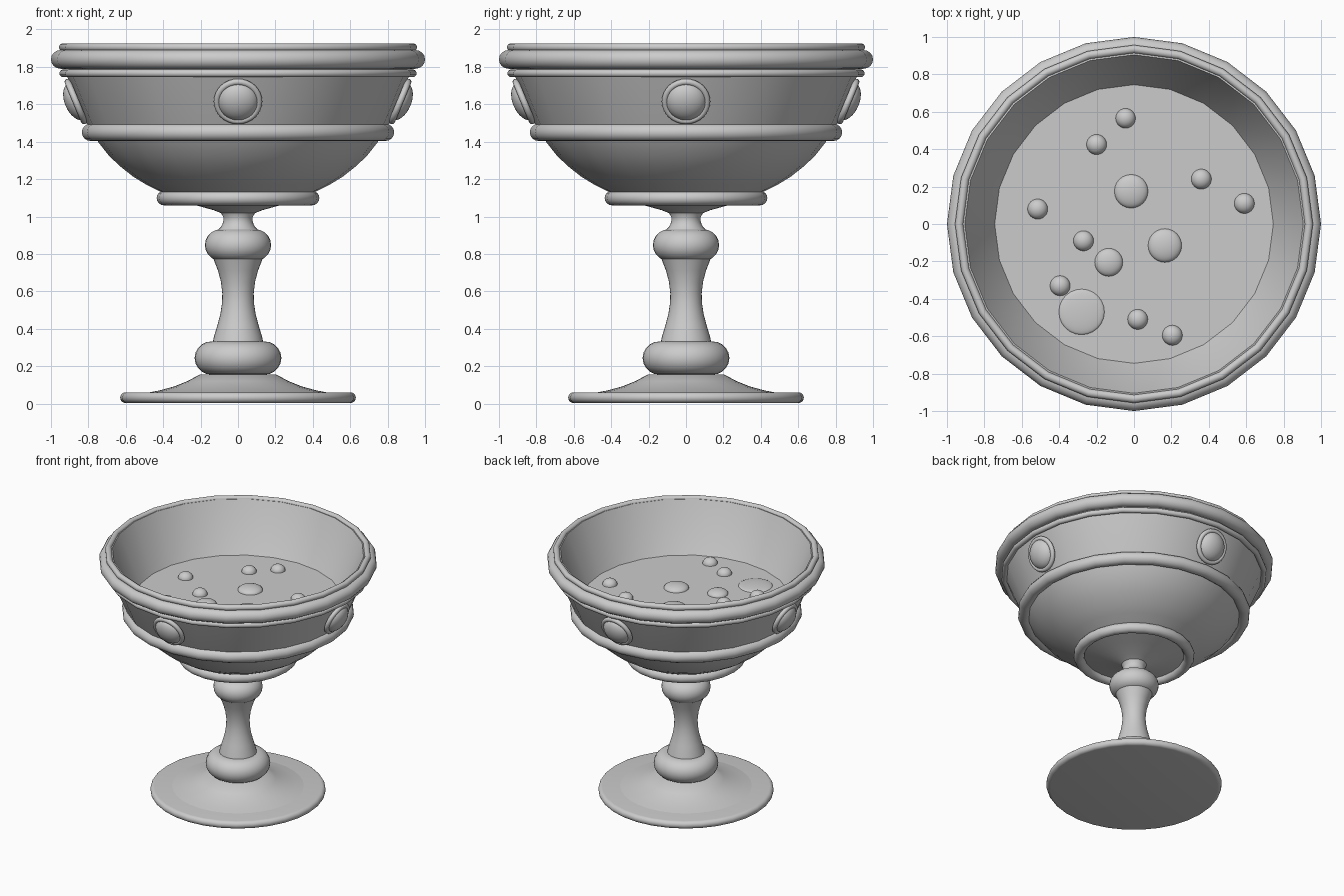
import bpy
from math import sin, cos, pi, radians, atan2
from mathutils import Matrix, Vector

if "Cube" in bpy.data.objects:
    bpy.data.objects.remove(bpy.data.objects["Cube"])


def finish(ob, angle=40):
    bpy.ops.object.select_all(action='DESELECT')
    ob.select_set(True)
    bpy.context.view_layer.objects.active = ob
    bpy.ops.object.shade_smooth_by_angle(angle=radians(angle))
    return ob


def lathe(name, profile, n=24, matrix=Matrix()):
    """Revolve (radius, z) points, listed outside-upward, around z; radius 0 makes a pole."""
    verts, faces, rings = [], [], []
    for r, z in profile:
        k = 1 if r == 0 else n
        rings.append([len(verts) + i for i in range(k)])
        verts += [matrix @ Vector((r * cos(2 * pi * i / n), r * sin(2 * pi * i / n), z))
                  for i in range(k)]
    for a, b in zip(rings, rings[1:]):
        for i in range(n):
            j = (i + 1) % n
            f = [a[i % len(a)], a[j % len(a)], b[j % len(b)], b[i % len(b)]]
            faces.append(list(dict.fromkeys(f)))
    me = bpy.data.meshes.new(name)
    me.from_pydata(verts, [], faces)
    ob = bpy.data.objects.new(name, me)
    bpy.context.collection.objects.link(ob)
    return finish(ob)


def arc(major, z, minor, a0=-90, a1=90, steps=10):
    return [(major + minor * cos(t), z + minor * sin(t))
            for t in (radians(a0 + (a1 - a0) * i / steps) for i in range(steps + 1))]


def ring(name, outer, z0, z1, n=24, matrix=Matrix()):
    m = (z1 - z0) / 2
    return lathe(name, arc(outer - m, z0 + m, m, -180, 180, 16), n, matrix)


def disc(name, outer, z0, z1, n=32):
    m = (z1 - z0) / 2
    return lathe(name, [(0, z0)] + arc(outer - m, z0 + m, m) + [(0, z1)], n)


# Foot and stem
disc("foot_disc", 0.63, 0.003, 0.06)
lathe("foot_flare", [(0.5, 0.055), (0.42, 0.07), (0.34, 0.092), (0.27, 0.12), (0.205, 0.155),
                     (0, 0.155)], 32)
disc("lower_knob", 0.232, 0.155, 0.332)
lathe("stem", [(0.137, 0.32), (0.128, 0.36), (0.11, 0.42), (0.094, 0.48), (0.085, 0.54),
               (0.084, 0.59), (0.091, 0.65), (0.107, 0.71), (0.132, 0.775)], 32)
disc("upper_knob", 0.177, 0.763, 0.932)
lathe("neck", [(0.11, 0.925), (0.09, 0.945), (0.079, 0.97), (0.078, 0.995), (0.09, 1.018),
               (0.13, 1.034), (0.25, 1.067), (0.37, 1.10)], 32)

# Bowl, outer wall then inner wall
lathe("bowl", [(0.36, 1.10), (0.42, 1.135), (0.49, 1.17), (0.56, 1.213), (0.63, 1.268),
               (0.69, 1.325), (0.745, 1.395), (0.78, 1.45), (0.81, 1.50), (0.91, 1.74),
               (0.935, 1.79), (0.94, 1.90), (0.905, 1.91), (0.745, 1.54), (0.6, 1.34),
               (0.36, 1.16), (0, 1.13)])
for name, outer, z0, z1 in [("bowl_base_ring", 0.435, 1.06, 1.137),
                            ("middle_band", 0.835, 1.404, 1.496),
                            ("thin_band", 0.955, 1.745, 1.786),
                            ("rim_band", 1.0, 1.79, 1.89),
                            ("rim_lip", 0.957, 1.882, 1.926)]:
    ring(name, outer, z0, z1)

# Four round gems in bezels, tilted with the wall
tilt = pi / 2 + atan2(0.10, 0.24)
for i in range(4):
    m = (Matrix.Rotation(i * pi / 2, 4, 'Z') @ Matrix.Translation((0.862, 0, 1.617))
         @ Matrix.Rotation(tilt, 4, 'Y'))
    ring(f"bezel_{i + 1}", 0.13, -0.012, 0.022, 32, m)
    lathe(f"gem_{i + 1}", [(0.108 * cos(t), 0.065 * sin(t))
                           for t in (k * pi / 16 for k in range(8))] + [(0, 0.065)], 32, m)

# Liquid surface and bubbles (x, y, radius)
LEVEL = 1.54
lathe("liquid", [(0.748, LEVEL), (0, LEVEL)])
bubbles = [(-.045, .565, .053), (-.20, .425, .054), (.36, .24, .054), (.59, .11, .054),
           (-.015, .175, .09), (-.515, .08, .054), (-.27, -.09, .054), (-.135, -.205, .075),
           (.165, -.115, .09), (-.395, -.33, .054), (-.28, -.47, .122), (.02, -.51, .054),
           (.205, -.595, .054)]
for i, (x, y, r) in enumerate(bubbles):
    h = 0.045 if r < 0.07 else 0.035 if r < 0.1 else 0.018
    lathe(f"bubble_{i + 1}", [(r * cos(t), h * sin(t)) for t in (k * pi / 16 for k in range(8))]
          + [(0, h)], 24, Matrix.Translation((x, y, LEVEL)))
